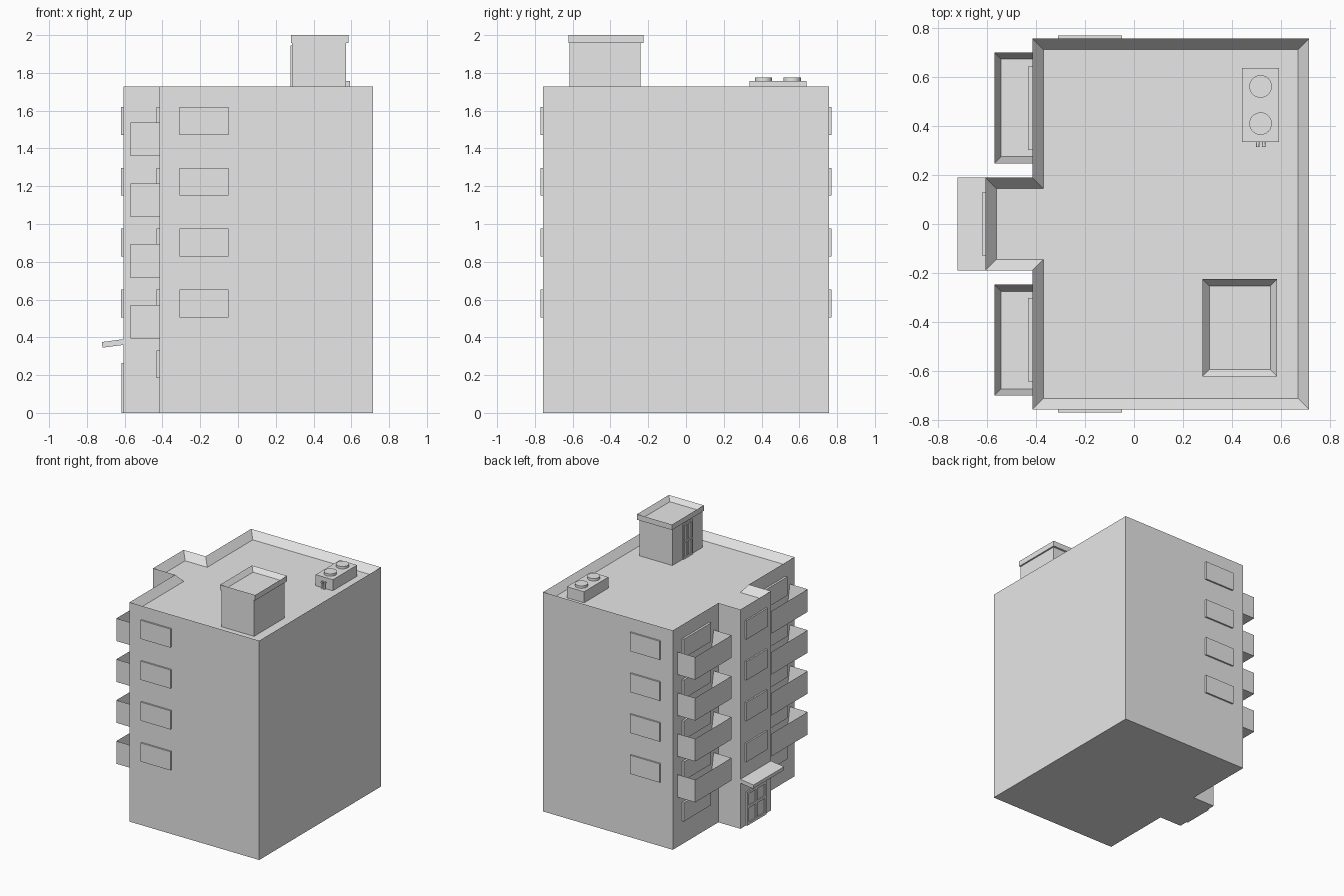
import bpy
import bmesh
from math import pi
from mathutils import Matrix, Vector

if "Cube" in bpy.data.objects:
    bpy.data.objects.remove(bpy.data.objects["Cube"], do_unlink=True)

concrete = bpy.data.materials.new("light_grey")
concrete.use_nodes = True
GREY = (0.8, 0.8, 0.8, 1)
concrete.diffuse_color = GREY
concrete.node_tree.nodes["Principled BSDF"].inputs["Base Color"].default_value = GREY


def finish(name, bm):
    bmesh.ops.recalc_face_normals(bm, faces=bm.faces)
    mesh = bpy.data.meshes.new(name)
    bm.to_mesh(mesh)
    bm.free()
    mesh.materials.append(concrete)
    obj = bpy.data.objects.new(name, mesh)
    bpy.context.collection.objects.link(obj)
    return obj


def add_box(bm, x, y, z):
    """Box from (min, max) ranges; returns its vertices."""
    size = Vector((x[1] - x[0], y[1] - y[0], z[1] - z[0]))
    mid = Vector((x[0] + x[1], y[0] + y[1], z[0] + z[1])) / 2
    mat = Matrix.Translation(mid) @ Matrix.Diagonal((*size, 1))
    return bmesh.ops.create_cube(bm, size=1, matrix=mat)["verts"]


def box(name, x, y, z):
    bm = bmesh.new()
    add_box(bm, x, y, z)
    return finish(name, bm)


def tray(name, outline, z, rim, depth):
    """Extruded outline whose top is sunk inside a rim."""
    bm = bmesh.new()
    base = bm.faces.new([bm.verts.new((px, py, z[0])) for px, py in outline])
    ext = bmesh.ops.extrude_face_region(bm, geom=[base], use_keep_orig=True)["geom"]
    top = next(g for g in ext if isinstance(g, bmesh.types.BMFace))
    bmesh.ops.translate(bm, verts=top.verts, vec=(0, 0, z[1] - z[0]))
    bmesh.ops.recalc_face_normals(bm, faces=bm.faces)
    bmesh.ops.inset_region(bm, faces=[top], thickness=rim, use_even_offset=True)
    bmesh.ops.translate(bm, verts=top.verts, vec=(0, 0, -depth))
    return finish(name, bm)


def rect(x, y):
    return [(x[0], y[0]), (x[1], y[0]), (x[1], y[1]), (x[0], y[1])]


def glazed_door(name, x, y, z, bar, rail):
    """Double door facing -x: thin panel with raised frame, centre post and rail."""
    bm = bmesh.new()
    add_box(bm, (x - 0.003, x + 0.01), y, z)
    out = (x - 0.011, x + 0.01)
    mid = (y[0] + y[1]) / 2
    for a in (y[0], mid - bar / 2, y[1] - bar):
        add_box(bm, out, (a, a + bar), z)
    for b in (z[0], z[0] + (z[1] - z[0]) * rail, z[1] - bar):
        add_box(bm, out, y, (b, b + bar))
    return finish(name, bm)


# Main block with projecting stair tower and roof parapet
BACK, ROOF = -0.415, 1.67
tray("building_shell",
     [(BACK, -0.757), (0.715, -0.757), (0.715, 0.757), (BACK, 0.757),
      (BACK, 0.19), (-0.607, 0.19), (-0.607, -0.19), (BACK, -0.19)],
     (0, 1.727), 0.045, 1.727 - ROOF)

# Windows and balconies on each floor
STEP = 0.322
for floor in range(5):
    sill = 0.184 + floor * STEP
    z = (sill, sill + 0.147)
    for side, label in ((1, "left"), (-1, "right")):
        y = sorted((side * 0.303, side * 0.643))
        box(f"{label}_balcony_window_{floor}", (-0.432, -0.4), y, z)
        if floor:
            y = sorted((side * 0.74, side * 0.77))
            box(f"{label}_side_window_{floor}", (-0.31, -0.05), y, z)
            low = 0.393 + (floor - 1) * STEP
            y = sorted((side * 0.248, side * 0.70))
            tray(f"{label}_balcony_{floor}", rect((-0.57, -0.38), y),
                 (low, low + 0.178), 0.027, 0.145)
    if floor:
        box(f"tower_window_{floor}", (-0.619, -0.59), (-0.13, 0.13), z)

# Entrance door and sloping canopy
glazed_door("entrance_door", -0.607, (-0.12, 0.12), (0, 0.265), 0.02, 0.5)
bm = bmesh.new()
verts = add_box(bm, (-0.72, -0.59), (-0.19, 0.19), (0.353, 0.383))
bmesh.ops.rotate(bm, verts=verts, cent=(-0.66, 0, 0.368),
                 matrix=Matrix.Rotation(-0.13, 3, 'Y'))
finish("entrance_canopy", bm)

# Rooftop stair hut with rimmed cap and door
box("roof_hut", (0.287, 0.573), (-0.618, -0.24), (ROOF - 0.01, 1.96))
tray("roof_hut_cap", rect((0.28, 0.585), (-0.622, -0.225)), (1.957, 2.0), 0.028, 0.035)
glazed_door("roof_hut_door", 0.29, (-0.485, -0.365), (ROOF, 1.945), 0.014, 0.45)

# Air conditioner with two fans and bent pipes
box("air_conditioner", (0.442, 0.592), (0.335, 0.637), (ROOF - 0.01, 1.757))
for i, y in enumerate((0.41, 0.562)):
    bm = bmesh.new()
    bmesh.ops.create_cone(bm, cap_ends=True, segments=32, radius1=0.046, radius2=0.046,
                          depth=0.03, matrix=Matrix.Translation((0.517, y, 1.761)))
    fan = finish(f"fan_{i}", bm)
    for face in fan.data.polygons:
        face.use_smooth = abs(face.normal.z) < 0.5
for i, x in enumerate((0.506, 0.53)):
    bm = bmesh.new()
    turn = Matrix.Rotation(pi / 2, 4, 'X')
    for pos, rot, length in (((x, 0.33, 1.72), turn, 0.03),
                             ((x, 0.322, 1.692), Matrix(), 0.068)):
        bmesh.ops.create_cone(bm, cap_ends=True, segments=12, radius1=0.007, radius2=0.007,
                              depth=length, matrix=Matrix.Translation(pos) @ rot)
    finish(f"pipe_{i}", bm)
